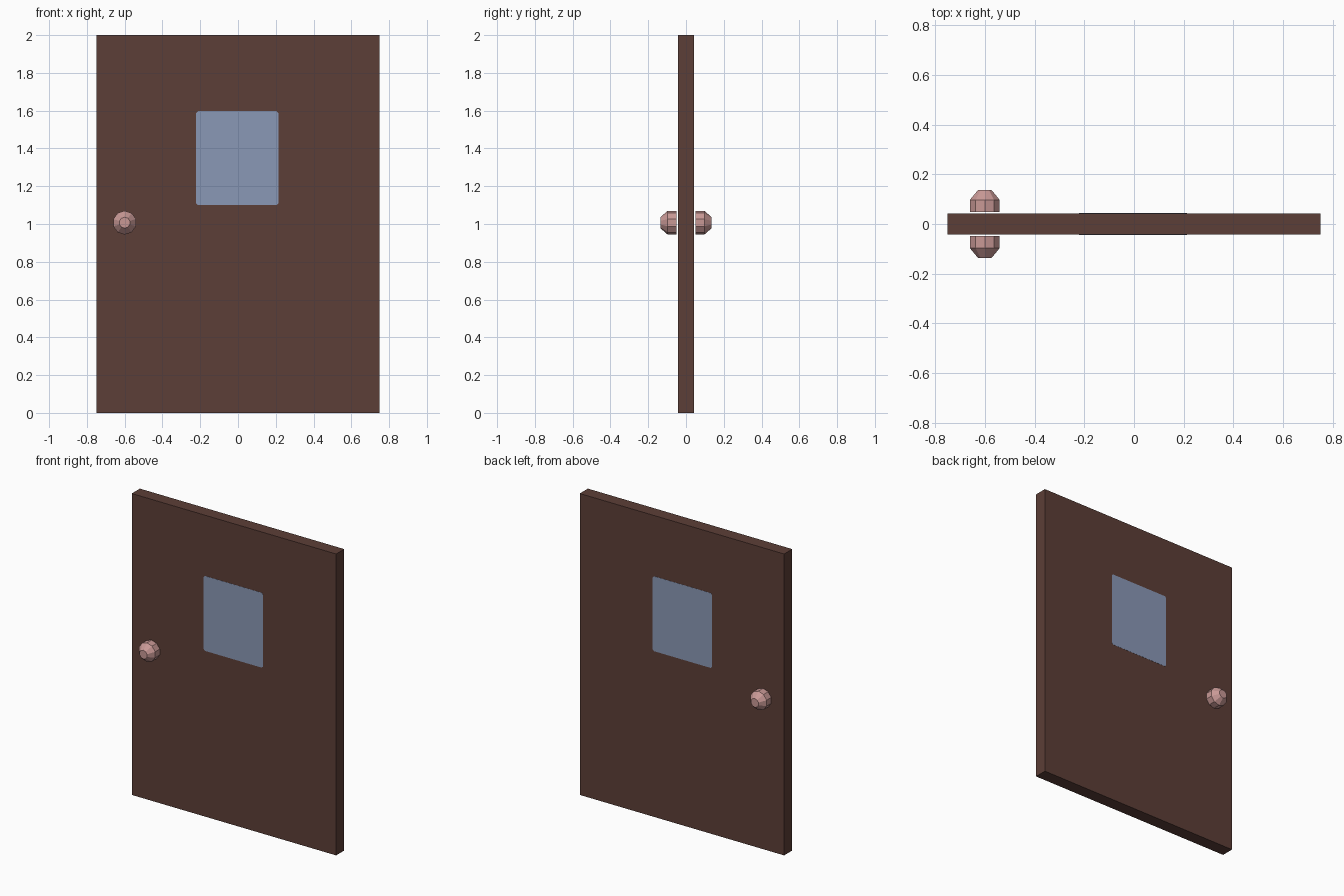
import bpy, bmesh, math

if "Cube" in bpy.data.objects:
    bpy.data.objects.remove(bpy.data.objects["Cube"])

HALF = 0.0425  # half the door thickness


def material(name, rgb):
    def lin(c):
        c /= 255
        return c / 12.92 if c <= 0.04045 else ((c + 0.055) / 1.055) ** 2.4
    m = bpy.data.materials.new(name)
    m.diffuse_color = (*[lin(c) for c in rgb], 1)
    m.use_nodes = True
    m.node_tree.nodes["Principled BSDF"].inputs["Base Color"].default_value = m.diffuse_color
    return m


def add_object(name, bm, mat):
    bmesh.ops.recalc_face_normals(bm, faces=bm.faces)
    mesh = bpy.data.meshes.new(name)
    bm.to_mesh(mesh)
    bm.free()
    mesh.materials.append(mat)
    bpy.context.collection.objects.link(bpy.data.objects.new(name, mesh))


def loft(name, rings, mat):
    """Skin a closed, capped solid through rings of equal point count."""
    bm = bmesh.new()
    loops = [[bm.verts.new(p) for p in ring] for ring in rings]
    n = len(loops[0])
    for a, b in zip(loops, loops[1:]):
        for i in range(n):
            j = (i + 1) % n
            bm.faces.new((a[i], a[j], b[j], b[i]))
    bm.faces.new(loops[0])
    bm.faces.new(loops[-1])
    add_object(name, bm, mat)


brown = material("dark_brown_wood", (92, 62, 55))
glass = material("blue_grey_glass", (138, 152, 182))
pink = material("dusty_pink_knob", (200, 152, 149))

# Door slab
bm = bmesh.new()
bmesh.ops.create_cube(bm, size=1)
for v in bm.verts:
    v.co = (v.co.x * 1.5, v.co.y * 2 * HALF, v.co.z * 2 + 1)
add_object("door_slab", bm, brown)

# Window outline with tiny clipped corners
x0, x1, z0, z1, c = -0.222, 0.214, 1.10, 1.597, 0.01
outline = [(x0 + c, z0), (x1 - c, z0), (x1, z0 + c), (x1, z1 - c),
           (x1 - c, z1), (x0 + c, z1), (x0, z1 - c), (x0, z0 + c)]

# Knob profile: radius and distance from the door centre plane
profile = [(0.063, 0.049), (0.063, 0.097), (0.029, 0.136)]
SIDES = 10

for side, s in (("front", -1), ("back", 1)):
    # Thin window pane
    loft(side + "_window",
         [[(x, s * y, z) for x, z in outline] for y in (HALF - 0.002, HALF + 0.001)],
         glass)
    # Faceted door knob
    rings = []
    for r, y in profile:
        angles = [math.pi / 2 + i * math.tau / SIDES for i in range(SIDES)]
        rings.append([(-0.6 + r * math.cos(a), s * y, 1.007 + r * math.sin(a))
                      for a in angles])
    loft(side + "_knob", rings, pink)
